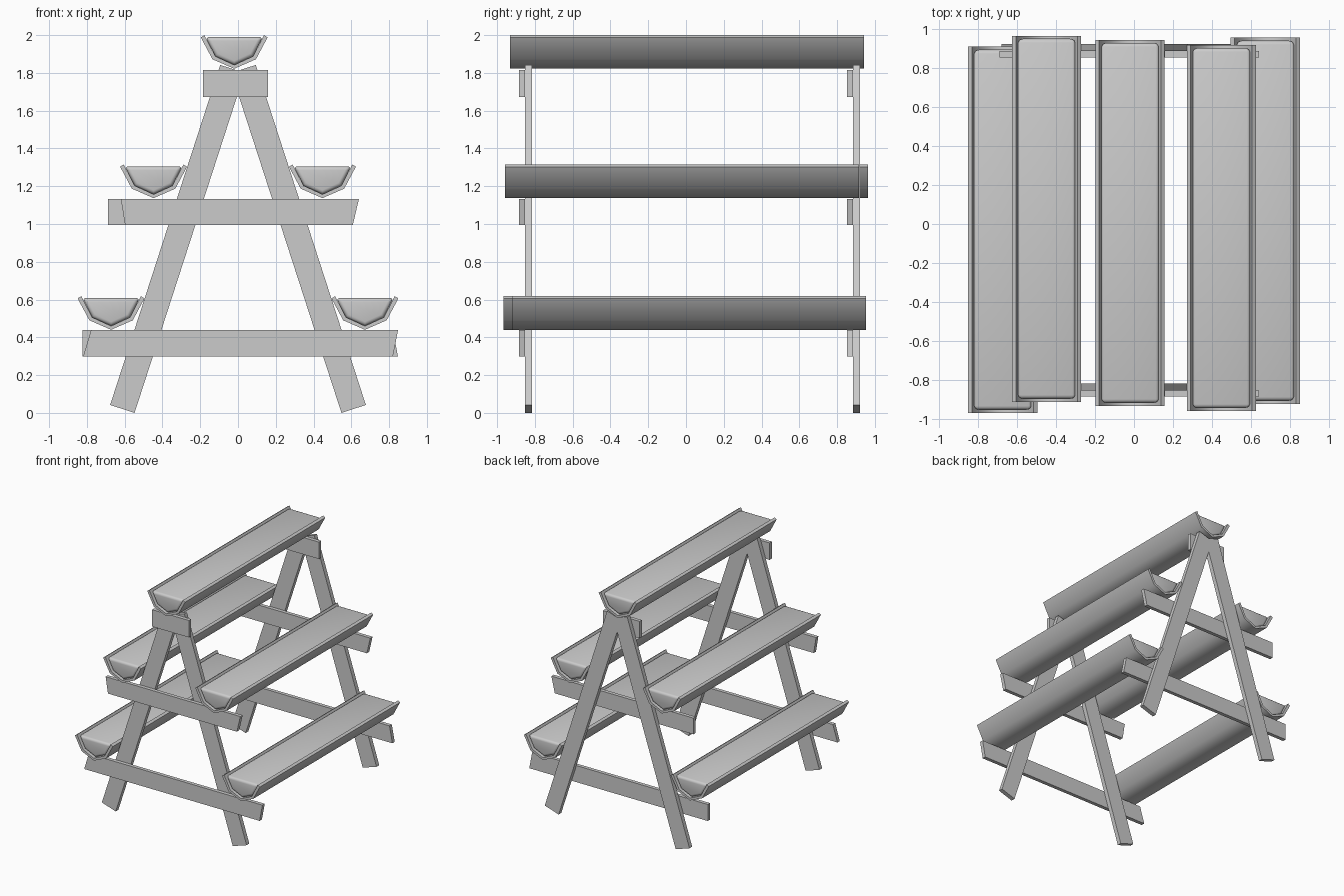
import bpy, bmesh, math
from mathutils import Vector

cube = bpy.data.objects.get("Cube")
if cube:
    bpy.data.objects.remove(cube)

grey = bpy.data.materials.new("plain_grey")
grey.use_nodes = True
colour = (0.6, 0.6, 0.6, 1)
grey.diffuse_color = colour
grey.node_tree.nodes["Principled BSDF"].inputs["Base Color"].default_value = colour


def prism(name, profile, y0, y1):
    """Extrude an (x, z) outline from y0 to y1."""
    bm = bmesh.new()
    face = bm.faces.new([bm.verts.new((x, y0, z)) for x, z in profile])
    ext = bmesh.ops.extrude_face_region(bm, geom=[face])
    verts = [v for v in ext["geom"] if isinstance(v, bmesh.types.BMVert)]
    bmesh.ops.translate(bm, verts=verts, vec=(0, y1 - y0, 0))
    bmesh.ops.recalc_face_normals(bm, faces=bm.faces)
    mesh = bpy.data.meshes.new(name)
    bm.to_mesh(mesh)
    bm.free()
    obj = bpy.data.objects.new(name, mesh)
    mesh.materials.append(grey)
    bpy.context.collection.objects.link(obj)
    return obj


def mirrored(half):
    """Complete a right-hand half profile whose last point is on the axis."""
    return half + [(-x, z) for x, z in reversed(half[:-1])]


def smooth(obj, angle):
    bpy.ops.object.select_all(action="DESELECT")
    obj.select_set(True)
    bpy.context.view_layer.objects.active = obj
    bpy.ops.object.shade_smooth_by_angle(angle=math.radians(angle))


# Trough cross-sections: thin shell and the filling inside it
outer = mirrored([(0.177, 0.166), (0.115, 0.05), (0, 0)])
inner = mirrored([(0.158, 0.178), (0.1, 0.066), (0, 0.02)])
shell = outer + inner[::-1]
filling = mirrored([(0.152, 0.168), (0.1, 0.066), (0, 0.02)])
LENGTH = 1.873


def trough(name, x, z, y0):
    def place(profile):
        return [(x + px, z + pz) for px, pz in profile]
    smooth(prism(name, place(shell), y0, y0 + LENGTH), 60)
    fill = prism(name + "_filling", place(filling), y0 + 0.015, y0 + LENGTH - 0.015)
    bevel = fill.modifiers.new("rounded_rim", "BEVEL")
    bevel.width = 0.02
    bevel.segments = 3
    bevel.limit_method = "ANGLE"
    bevel.angle_limit = math.radians(50)
    smooth(fill, 180)


trough("top_trough", -0.02, 1.822, -0.931)
trough("middle_left_trough", 0.447, 1.137, -0.957)
trough("middle_right_trough", -0.447, 1.137, -0.91)
trough("lower_left_trough", 0.672, 0.44, -0.92)
trough("lower_right_trough", -0.672, 0.44, -0.966)

# Leaning legs with square-cut ends
foot, head = Vector((-0.677, 0.042)), Vector((-0.094, 1.842))
lean = (head - foot).normalized()
across = Vector((lean.y, -lean.x)) * 0.136
leg = [foot, foot + across, head + across, head]

# Cross rails: height range, then left and right ends as (bottom x, top x)
rails = {
    "top_rail": (1.672, 1.815, [(-0.185, -0.185, 0.159, 0.159)] * 2),
    "middle_rail": (0.995, 1.132, [(-0.598, -0.62, 0.608, 0.64),
                                   (-0.688, -0.688, 0.608, 0.64)]),
    "lower_rail": (0.298, 0.438, [(-0.82, -0.778, 0.82, 0.847),
                                  (-0.823, -0.823, 0.847, 0.82)]),
}

# Front and back trestles
for i, (end, y) in enumerate((("front", -0.852), ("back", 0.884))):
    for side, sign in (("right", 1), ("left", -1)):
        prism(f"{end}_{side}_leg", [(sign * p.x, p.y) for p in leg], y, y + 0.036)
    for name, (low, high, ends) in rails.items():
        lb, lt, rb, rt = ends[i]
        prism(f"{end}_{name}", [(lb, low), (rb, low), (rt, high), (lt, high)], y - 0.031, y)
